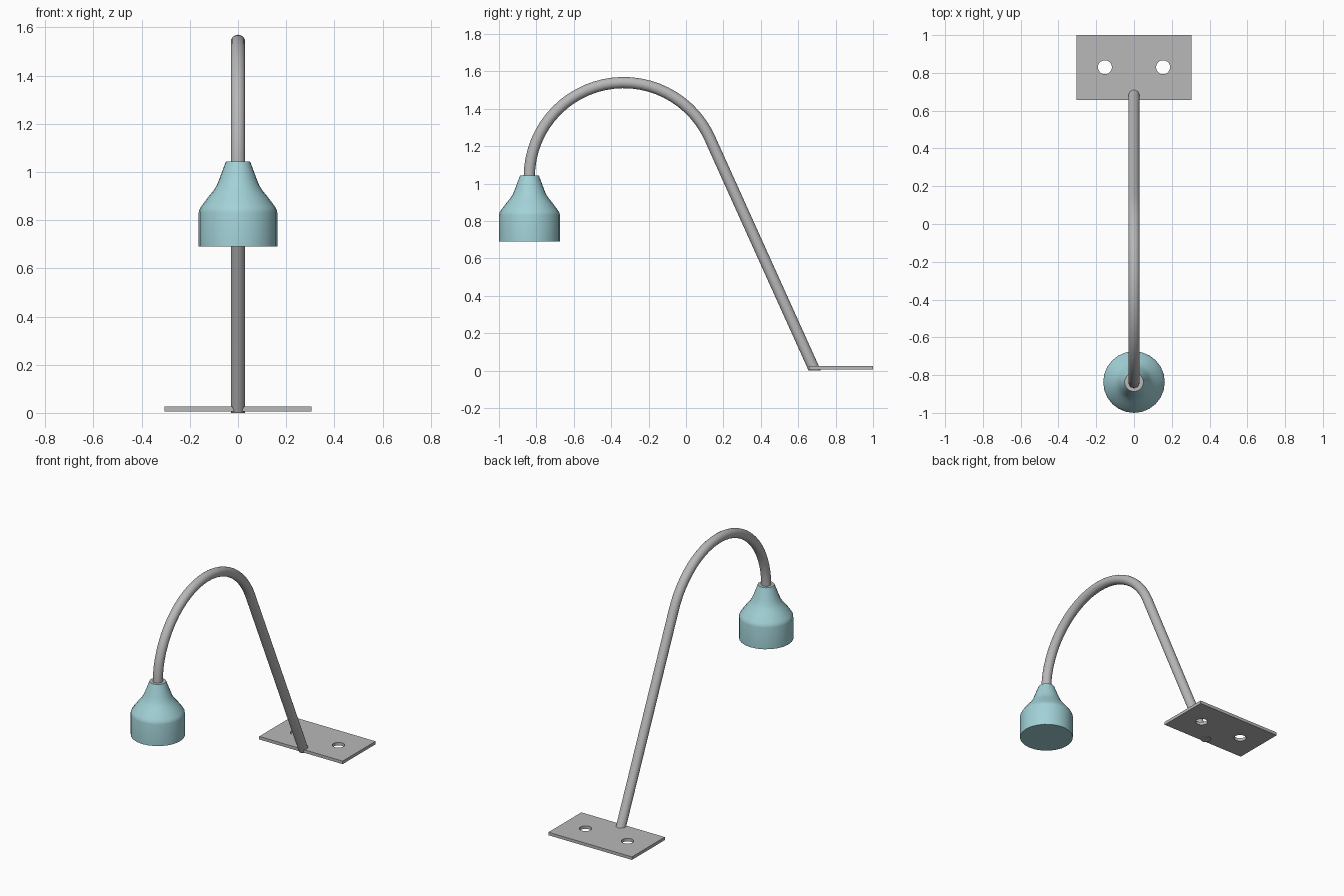
import bpy
import bmesh
from math import cos, sin, pi, radians
from mathutils import Vector

cube = bpy.data.objects.get("Cube")
if cube:
    bpy.data.objects.remove(cube, do_unlink=True)


def make_material(name, rgb):
    mat = bpy.data.materials.new(name)
    mat.use_nodes = True
    mat.diffuse_color = (*rgb, 1)
    mat.node_tree.nodes["Principled BSDF"].inputs["Base Color"].default_value = (*rgb, 1)
    return mat


grey = make_material("metal grey", (0.48, 0.48, 0.48))
teal = make_material("pale teal", (0.36, 0.64, 0.68))


def add_object(name, mesh, materials, smooth=True):
    obj = bpy.data.objects.new(name, mesh)
    bpy.context.collection.objects.link(obj)
    for mat in materials:
        mesh.materials.append(mat)
    if smooth:
        bpy.ops.object.select_all(action="DESELECT")
        obj.select_set(True)
        bpy.context.view_layer.objects.active = obj
        bpy.ops.object.shade_smooth_by_angle(angle=radians(35))
    return obj


def loft(rings):
    """Skin a list of point rings and cap both ends."""
    bm = bmesh.new()
    loops = [[bm.verts.new(p) for p in ring] for ring in rings]
    n = len(loops[0])
    for a, b in zip(loops, loops[1:]):
        for i in range(n):
            j = (i + 1) % n
            bm.faces.new((a[i], a[j], b[j], b[i]))
    bm.faces.new(loops[0])
    bm.faces.new(loops[-1])
    bmesh.ops.recalc_face_normals(bm, faces=bm.faces)
    mesh = bpy.data.meshes.new("loft")
    bm.to_mesh(mesh)
    bm.free()
    return mesh


# Mounting plate: flat outline with two screw holes, given thickness
def add_spline(curve, points):
    spline = curve.splines.new("POLY")
    spline.points.add(len(points) - 1)
    for p, (x, y) in zip(spline.points, points):
        p.co = (x, y, 0, 1)
    spline.use_cyclic_u = True


outline = bpy.data.curves.new("plate_outline", "CURVE")
outline.dimensions = "2D"
outline.fill_mode = "BOTH"
outline.extrude = 0.01
w, y0, y1 = 0.305, 0.657, 1.0
add_spline(outline, [(-w, y0), (w, y0), (w, y1), (-w, y1)])
for side in (-1, 1):
    add_spline(outline, [(side * 0.154 + 0.037 * cos(2 * pi * i / 24),
                          0.83 + 0.037 * sin(2 * pi * i / 24)) for i in range(24)])
helper = bpy.data.objects.new("plate_helper", outline)
bpy.context.collection.objects.link(helper)
bpy.context.view_layer.update()
plate_mesh = bpy.data.meshes.new_from_object(
    helper.evaluated_get(bpy.context.evaluated_depsgraph_get()))
bpy.data.objects.remove(helper, do_unlink=True)
bm = bmesh.new()
bm.from_mesh(plate_mesh)
bmesh.ops.remove_doubles(bm, verts=bm.verts, dist=0.0005)
bmesh.ops.translate(bm, verts=bm.verts, vec=(0, 0, 0.016))
bmesh.ops.recalc_face_normals(bm, faces=bm.faces)
bm.to_mesh(plate_mesh)
bm.free()
plate_mesh.materials.clear()
add_object("mounting_plate", plate_mesh, [grey])

# Gooseneck arm: straight leaning tube running tangent into a round arc
LEAN, BEND, TUBE, SIDES = radians(24.3), 0.505, 0.03, 20
centre = Vector((0, -0.333, 1.035))


def arm_ring(angle):
    out = Vector((0, cos(angle), sin(angle)))
    mid = centre + out * BEND
    return [mid + TUBE * (out * cos(t) + Vector((1, 0, 0)) * sin(t))
            for t in (2 * pi * k / SIDES for k in range(SIDES))]


STEPS = 28
rings = [arm_ring(LEAN + (pi - LEAN) * i / STEPS) for i in range(STEPS + 1)]
down = Vector((0, sin(LEAN), -cos(LEAN)))
foot = [p + down * (p.z / cos(LEAN)) for p in rings[0]]      # cut level with the ground
tip = [p - Vector((0, 0, 0.03)) for p in rings[-1]]          # sunk into the shade
add_object("gooseneck_arm", loft([foot] + rings + [tip]), [grey])

# Lamp shade: bell profile (radius, height) turned about a vertical axis
profile = [(0.163, 0.69), (0.163, 0.832), (0.160, 0.845), (0.152, 0.858), (0.123, 0.897),
           (0.102, 0.922), (0.088, 0.945), (0.077, 0.972), (0.05, 1.044)]
shade_rings = [[Vector((r * cos(t), -0.837 + r * sin(t), z))
                for t in (2 * pi * k / 24 for k in range(24))] for r, z in profile]
shade = add_object("lamp_shade", loft(shade_rings), [teal, grey])
for face in shade.data.polygons:
    if face.normal.z > 0.99:                                 # metal collar on top
        face.material_index = 1
